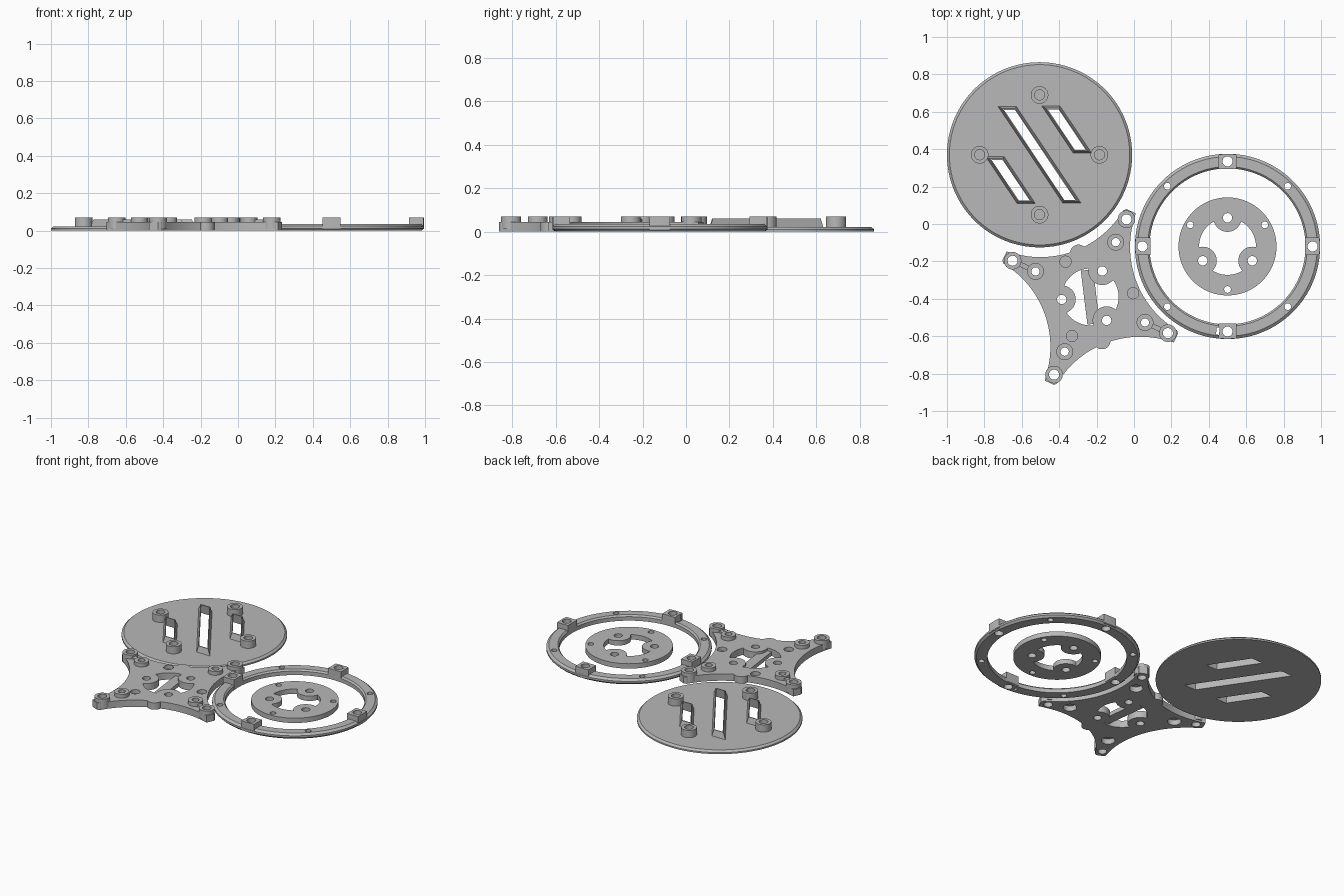
import bpy, bmesh
from math import sin, cos, pi, radians, sqrt

cube = bpy.data.objects.get("Cube")
if cube:
    bpy.data.objects.remove(cube, do_unlink=True)

grey = bpy.data.materials.new("plain grey")
grey.use_nodes = True
GREY = (0.48, 0.48, 0.48, 1)
grey.diffuse_color = GREY
grey.node_tree.nodes["Principled BSDF"].inputs["Base Color"].default_value = GREY


def polar(centre, r, degrees):
    a = radians(degrees)
    return centre[0] + r * cos(a), centre[1] + r * sin(a)


def circle(c, r, n=40):
    return [polar(c, r, 360 * i / n) for i in range(n)]


def loft(name, sections):
    """Closed solid through (height, outline) sections."""
    bm = bmesh.new()
    loops = [[bm.verts.new((x, y, z)) for x, y in pts] for z, pts in sections]
    for low, high in zip(loops, loops[1:]):
        for i in range(len(low)):
            j = (i + 1) % len(low)
            bm.faces.new((low[i], low[j], high[j], high[i]))
    bm.faces.new(loops[0][::-1])
    bm.faces.new(loops[-1])
    bmesh.ops.recalc_face_normals(bm, faces=bm.faces)
    mesh = bpy.data.meshes.new(name)
    bm.to_mesh(mesh)
    bm.free()
    mesh.materials.append(grey)
    ob = bpy.data.objects.new(name, mesh)
    bpy.context.collection.objects.link(ob)
    return ob


def cylinder(c, r, z0, z1, name="helper", n=40):
    return loft(name, [(z0, circle(c, r, n)), (z1, circle(c, r, n))])


def bar(c, degrees, r0, r1, w, z0, z1):
    """Radial bar of half width w between two radii."""
    a = radians(degrees)
    pts = [(c[0] + r * cos(a) - s * sin(a), c[1] + r * sin(a) + s * cos(a))
           for r, s in ((r0, -w), (r1, -w), (r1, w), (r0, w))]
    return loft("helper", [(z0, pts), (z1, pts)])


def combine(target, tool, operation):
    mod = target.modifiers.new("combine", 'BOOLEAN')
    mod.operation, mod.solver, mod.object = operation, 'EXACT', tool
    bpy.context.view_layer.objects.active = target
    bpy.ops.object.modifier_apply(modifier=mod.name)
    bpy.data.objects.remove(tool, do_unlink=True)


def add(target, tool):
    combine(target, tool, 'UNION')


def cut(target, tool):
    combine(target, tool, 'DIFFERENCE')


def drill(target, c, r, z0=-0.05, z1=0.15):
    cut(target, cylinder(c, r, z0, z1, n=24))


def clover(c, turn):
    """Round cutter with three lobes left standing."""
    tool = cylinder(c, 0.152, -0.04, 0.12, n=64)
    for k in range(3):
        cut(tool, cylinder(polar(c, 0.153, turn + 120 * k), 0.075, -0.06, 0.14))
    return tool


BOSS = 0.07

# Round cover with three slanted slots
C = (-0.505, 0.37)
cover = loft("round_cover", [(0, circle(C, 0.495, 128)), (0.01, circle(C, 0.495, 128)),
                             (0.022, circle(C, 0.482, 128))])


def slant(dx, dy, w, h):
    return [(C[0] + dx + s * w - 0.67 * t * h, C[1] + dy + t * h)
            for s, t in ((-1, -1), (1, -1), (1, 1), (-1, 1))]


SLOTS = ((0, 0, 0.24), (0.145, 0.135, 0.108), (-0.155, -0.135, 0.108))
for dx, dy, h in SLOTS:
    add(cover, loft("helper", [(0.008, slant(dx, dy, 0.054, h + 0.022)),
                               (0.06, slant(dx, dy, 0.035, h + 0.007))]))
for k in range(4):
    add(cover, cylinder(polar(C, 0.32, 90 * k), 0.047, 0.009, BOSS))
    drill(cover, polar(C, 0.32, 90 * k), 0.027, 0.03)
for dx, dy, h in SLOTS:
    cut(cover, loft("helper", [(-0.01, slant(dx, dy, 0.044, h + 0.012)),
                               (0.075, slant(dx, dy, 0.026, h - 0.002))]))

# Mounting ring with four bosses
R = (0.5, -0.12)
ring = loft("mounting_ring", [(z, circle(R, r, 128)) for z, r in
            ((0, 0.483), (0.012, 0.495), (0.024, 0.495), (0.036, 0.48))])
cut(ring, loft("helper", [(z, circle(R, r, 128)) for z, r in
               ((-0.02, 0.417), (0.026, 0.417), (0.05, 0.44))]))
for k in range(4):
    boss = bar(R, 90 * k, 0.413, 0.52, 0.047, 0.007, BOSS)
    combine(boss, cylinder(R, 0.494, -0.1, 0.2, n=128), 'INTERSECT')
    add(ring, boss)
    drill(ring, polar(R, 0.455, 90 * k), 0.027)
    drill(ring, polar(R, 0.455, 90 * k + 45), 0.018)
cut(ring, bar(R, 263.5, 0.437, 0.475, 0.008, -0.05, 0.1))

# Small disc inside the ring
disc = cylinder(R, 0.262, 0, 0.032, "inner_disc", 96)
cut(disc, clover(R, 90))
for k in range(3):
    drill(disc, polar(R, 0.153, 90 + 120 * k), 0.025)
    drill(disc, polar(R, 0.23, 30 + 120 * k), 0.018)

# Four-armed plate with concave sides
S = (-0.234, -0.39)
TURN = 65
TOP = 0.045


def star_radius(degrees):
    phi = radians((degrees - TURN) % 90 - 45)
    d, r = 0.78, 0.52
    inside = r * r - (d * sin(phi)) ** 2
    tip = 0.508 / cos(pi / 4 - abs(phi))
    return min(tip, d * cos(phi) - sqrt(inside)) if inside > 0 else tip


outline = [polar(S, star_radius(1.5 * i), 1.5 * i) for i in range(240)]
star = loft("four_armed_plate", [(0, outline), (TOP, outline)])
for angle in (105, 285):
    add(star, cylinder(polar(S, 0.243, angle), 0.045, 0, TOP))
cut(star, clover(S, TURN))
add(star, bar(S, 97, -0.145, 0.145, 0.033, 0.004, 0.03))
for k in range(3):
    drill(star, polar(S, 0.153, TURN + 120 * k), 0.025)
    drill(star, polar(S, 0.23, TURN + 60 + 120 * k), 0.03, 0.02)
for k in range(4):
    angle = TURN + 90 * k
    outer, inner = polar(S, 0.458, angle), polar(S, 0.323, angle)
    if k % 2:
        add(star, bar(S, angle, 0.34, 0.45, 0.013, 0.02, 0.058))
    add(star, cylinder(outer, 0.047, 0.011, BOSS, n=24))
    add(star, cylinder(inner, 0.045, 0.013, BOSS))
    drill(star, outer, 0.027)
    drill(star, inner, 0.022)
    drill(star, inner, 0.041, -0.05, 0.035)

# Smooth the round walls, keep the edges crisp
for ob in (cover, ring, disc, star):
    bpy.ops.object.select_all(action='DESELECT')
    ob.select_set(True)
    bpy.context.view_layer.objects.active = ob
    bpy.ops.object.shade_smooth_by_angle(angle=radians(25))
